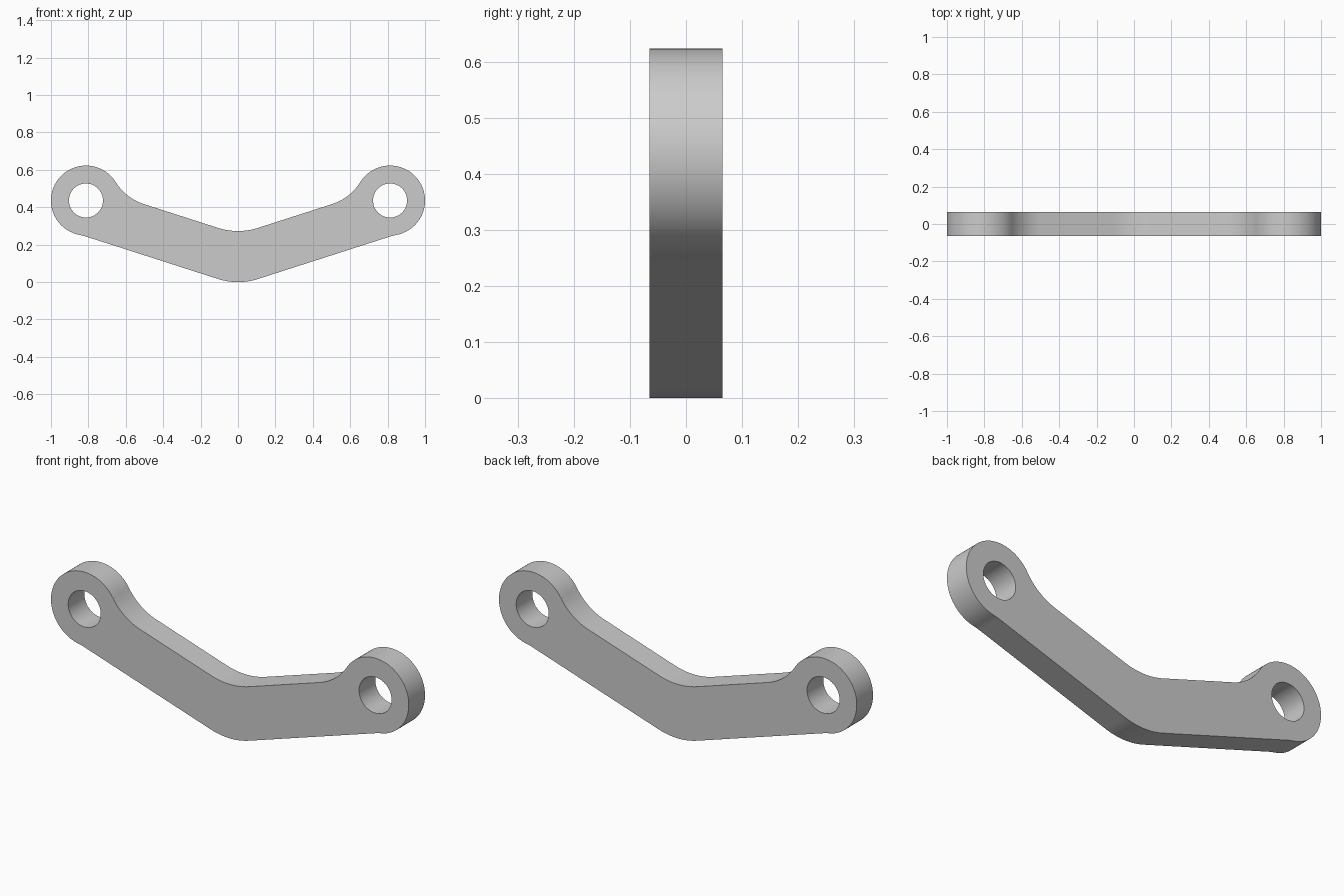
import bpy
from math import sin, cos, atan2, sqrt, radians, pi, tau
from mathutils import Vector

cube = bpy.data.objects.get("Cube")
if cube:
    bpy.data.objects.remove(cube, do_unlink=True)

SLOPE = radians(17.8)          # rise of each arm
EYE = Vector((0.813, 0.436))   # centre of the end eye
EYE_R, HOLE_R = 0.187, 0.091
BEND_R, FILLET_R = 0.35, 0.28
TOP_MID = 0.273                # height of the top edge at the middle
HALF_DEPTH = 0.065

along = Vector((cos(SLOPE), sin(SLOPE)))
across = Vector((-sin(SLOPE), cos(SLOPE)))


def arc(centre, radius, start, end, steps):
    return [Vector((centre[0] + radius * cos(start + (end - start) * i / steps),
                    centre[1] + radius * sin(start + (end - start) * i / steps)))
            for i in range(steps + 1)]


def heading(v):
    return atan2(v.y, v.x)


def fillet_centre(mid_height, side):
    """Centre of the fillet joining an arm edge to the eye; side is +1 above, -1 below."""
    origin = Vector((0, mid_height + BEND_R - BEND_R / cos(SLOPE)))
    rel = EYE - origin
    gap = side * FILLET_R - rel.dot(across)
    back = sqrt((EYE_R + FILLET_R) ** 2 - gap ** 2)
    return origin + along * (rel.dot(along) - back) + across * side * FILLET_R


low, high = fillet_centre(0, -1), fillet_centre(TOP_MID, 1)

# Right half of the outline, from bottom middle to top middle
half = arc((0, BEND_R), BEND_R, -pi / 2, SLOPE - pi / 2, 10)
half += arc(low, FILLET_R, SLOPE + pi / 2, heading(EYE - low), 8)
half += arc(EYE, EYE_R, heading(low - EYE), heading(high - EYE), 56)[1:]
half += arc(high, FILLET_R, heading(EYE - high), SLOPE - pi / 2, 14)[1:]
half += arc((0, TOP_MID + BEND_R), BEND_R, SLOPE - pi / 2, -pi / 2, 10)
outline = half + [Vector((-p.x, p.y)) for p in reversed(half[1:-1])]

# Extruded flat curve with a hole through each eye
curve = bpy.data.curves.new("bent_link", 'CURVE')
curve.dimensions = '2D'
curve.fill_mode = 'BOTH'
curve.extrude = HALF_DEPTH
holes = [arc((side * EYE.x, EYE.y), HOLE_R, 0, tau, 48)[:-1] for side in (-1, 1)]
for loop in [outline] + holes:
    spline = curve.splines.new('POLY')
    spline.points.add(len(loop) - 1)
    for point, p in zip(spline.points, loop):
        point.co = (p.x, p.y, 0, 1)
    spline.use_cyclic_u = True

link = bpy.data.objects.new("bent_link", curve)
link.rotation_euler.x = pi / 2
bpy.context.collection.objects.link(link)
bpy.ops.object.select_all(action='DESELECT')
link.select_set(True)
bpy.context.view_layer.objects.active = link
bpy.ops.object.convert(target='MESH')
link = bpy.context.object
bpy.ops.object.transform_apply(location=False, rotation=True, scale=False)

# Weld the caps to the walls
bpy.ops.object.mode_set(mode='EDIT')
bpy.ops.mesh.select_all(action='SELECT')
bpy.ops.mesh.remove_doubles(threshold=0.0001)
bpy.ops.mesh.normals_make_consistent(inside=False)
bpy.ops.object.mode_set(mode='OBJECT')
bpy.ops.object.shade_smooth_by_angle(angle=radians(30))

# Plain grey metal
grey = bpy.data.materials.new("grey_metal")
grey.use_nodes = True
colour = (0.6, 0.6, 0.6, 1)
grey.diffuse_color = colour
grey.node_tree.nodes["Principled BSDF"].inputs["Base Color"].default_value = colour
link.data.materials.clear()
link.data.materials.append(grey)
